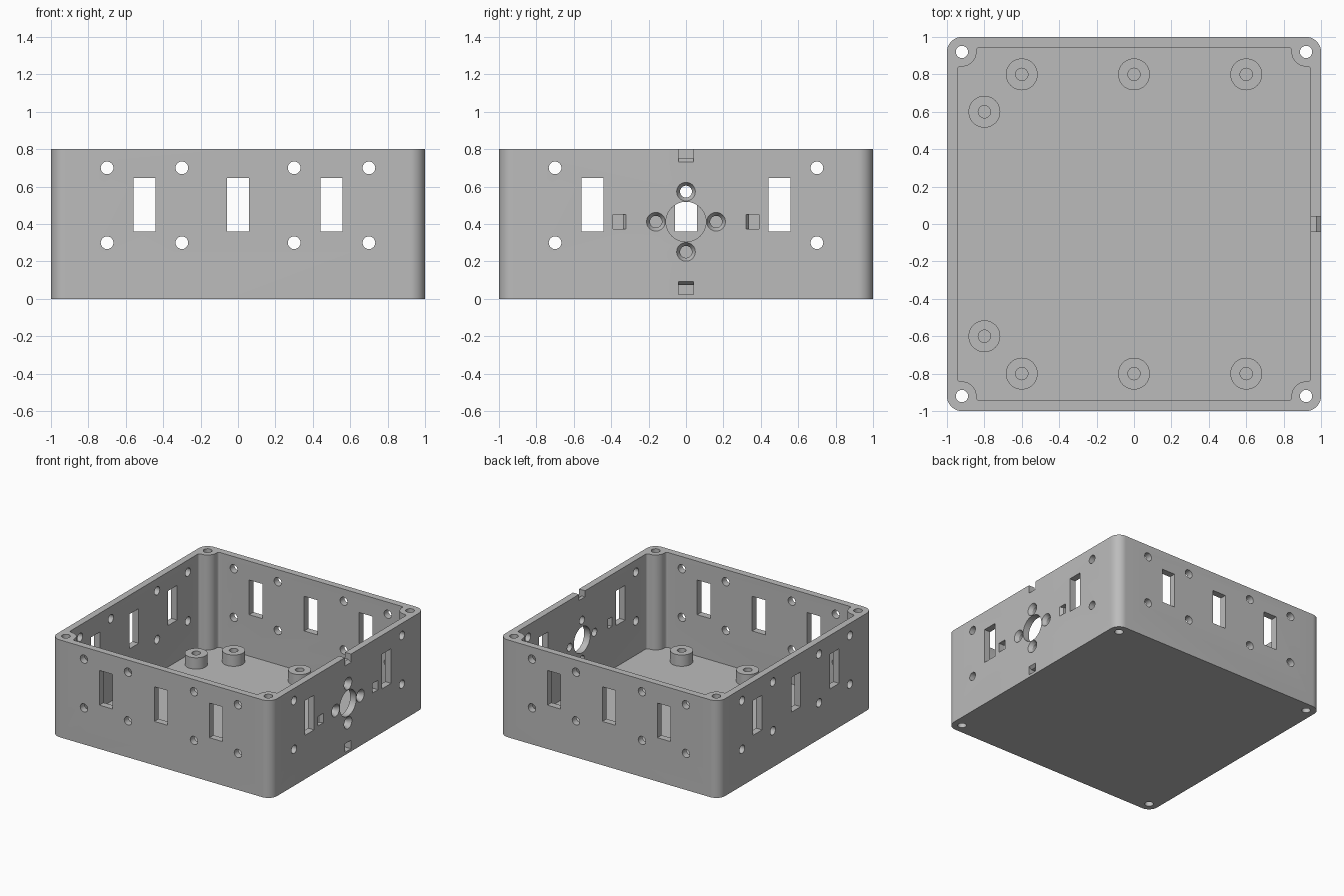
import bpy, bmesh
from math import sin, cos, pi, radians
from mathutils import Vector, Matrix

if "Cube" in bpy.data.objects:
    bpy.data.objects.remove(bpy.data.objects["Cube"])

grey = bpy.data.materials.new("plain grey")
grey.use_nodes = True
COLOUR = (0.5, 0.5, 0.5, 1)
grey.diffuse_color = COLOUR
grey.node_tree.nodes["Principled BSDF"].inputs["Base Color"].default_value = COLOUR

HEIGHT, FLOOR, INNER = 0.8, 0.02, 0.945
PORT_Z = 0.412


def arc(cx, cy, r, start, end, n):
    return [(cx + r * cos(radians(start + (end - start) * i / n)),
             cy + r * sin(radians(start + (end - start) * i / n))) for i in range(n + 1)]


def circle(cx, cy, r, n=32):
    return arc(cx, cy, r, 0, 360, n)[:-1]


def four_way(corner):
    """Repeat one corner outline around all four corners."""
    pts = []
    for c, s in ((1, 0), (0, 1), (-1, 0), (0, -1)):
        pts += [(x * c - y * s, x * s + y * c) for x, y in corner]
    return pts


def loft(bm, rings):
    """Closed solid through rings of equal point count."""
    loops = [[bm.verts.new(p) for p in ring] for ring in rings]
    faces = [bm.faces.new(loops[0]), bm.faces.new(loops[-1])]
    n = len(loops[0])
    for a, b in zip(loops, loops[1:]):
        for i in range(n):
            j = (i + 1) % n
            faces.append(bm.faces.new((a[i], a[j], b[j], b[i])))
    bmesh.ops.recalc_face_normals(bm, faces=faces)


def prism(bm, outline, z0, z1):
    loft(bm, [[(x, y, z) for x, y in outline] for z in (z0, z1)])


def through_wall(bm, turn, sections):
    """Cutter through the wall facing +x turned by an angle; sections are (depth, outline)."""
    rot = Matrix.Rotation(radians(turn), 3, 'Z')
    loft(bm, [[rot @ Vector((d, u, z)) for u, z in outline] for d, outline in sections])


def make_object(name, bm):
    mesh = bpy.data.meshes.new(name)
    bm.to_mesh(mesh)
    bm.free()
    mesh.materials.append(grey)
    ob = bpy.data.objects.new(name, mesh)
    bpy.context.collection.objects.link(ob)
    return ob


def activate(ob):
    bpy.ops.object.select_all(action='DESELECT')
    ob.select_set(True)
    bpy.context.view_layer.objects.active = ob


def cut(ob, bm):
    cutter = make_object("cutter", bm)
    cutter.hide_render = True
    mod = ob.modifiers.new("cut", 'BOOLEAN')
    mod.operation, mod.solver, mod.object = 'DIFFERENCE', 'EXACT', cutter
    activate(ob)
    bpy.ops.object.modifier_apply(modifier=mod.name)
    bpy.data.objects.remove(cutter)


def smooth(ob):
    activate(ob)
    bpy.ops.object.shade_smooth_by_angle(angle=radians(30))


# Rounded outer block
bm = bmesh.new()
prism(bm, four_way(arc(0.92, 0.92, 0.08, 0, 90, 12)), 0, HEIGHT)
case = make_object("enclosure_case", bm)

# Cavity that leaves a screw post in each corner, and the screw holes
bm = bmesh.new()
inner_corner = (arc(0.93, 0.825, 0.015, 0, 75, 4) + arc(0.92, 0.92, 0.078, 270, 180, 12)
                + arc(0.825, 0.93, 0.015, 15, 90, 4))
prism(bm, four_way(inner_corner), FLOOR, HEIGHT + 0.1)
for sx in (-0.92, 0.92):
    for sy in (-0.92, 0.92):
        prism(bm, circle(sx, sy, 0.033, 24), -0.1, HEIGHT + 0.1)
cut(case, bm)

# Windows and small round holes; the port wall has fewer of each
bm = bmesh.new()
IN, OUT = 0.9, 1.05
for turn in (0, 90, 180, 270):
    windows = (-0.5, 0.5) if turn == 0 else (-0.5, 0, 0.5)
    holes = (-0.7, 0.7) if turn == 0 else (-0.7, -0.3, 0.3, 0.7)
    for u in windows:
        w = 0.06
        box = [(u - w, 0.36), (u + w, 0.36), (u + w, 0.645), (u - w, 0.645)]
        through_wall(bm, turn, [(IN, box), (OUT, box)])
    for u in holes:
        for z in (0.3, 0.7):
            ring = circle(u, z, 0.034, 24)
            through_wall(bm, turn, [(IN, ring), (OUT, ring)])

# Port opening on the +x wall
port = circle(0, PORT_Z, 0.107, 48)
through_wall(bm, 0, [(IN, port), (OUT, port)])

# Four countersunk holes and four chamfered clip slots around the port
clip = [(OUT, 0.32), (1, 0.32), (0.975, 0.338), (0.93, 0.338)]
for k in range(4):
    out = Vector((0, cos(k * pi / 2), sin(k * pi / 2)))
    side = Vector((0, -out.z, out.y))
    c = out * 0.161
    steps = ((IN, 0.032), (0.97, 0.032), (1, 0.05), (OUT, 0.05))
    through_wall(bm, 0, [(d, circle(c.y, PORT_Z + c.z, r, 32)) for d, r in steps])
    far = 0.45 if k == 1 else 0.39
    outline = clip + [(0.93, far), (OUT, far)]
    loft(bm, [[Vector((d, 0, PORT_Z)) + out * r + side * t for d, r in outline]
              for t in (-0.039, 0.039)])
cut(case, bm)
smooth(case)

# Mounting bosses standing on the floor, with blind holes
spots = [(-0.6, 0.8), (0, 0.8), (0.6, 0.8), (-0.8, 0.6)]
for x, y in spots + [(x, -y) for x, y in spots]:
    bm = bmesh.new()
    prism(bm, circle(x, y, 0.085, 40), FLOOR - 0.01, 0.113)
    boss = make_object("mounting_boss", bm)
    bm = bmesh.new()
    prism(bm, circle(x, y, 0.033, 24), FLOOR + 0.002, 0.2)
    cut(boss, bm)
    smooth(boss)
